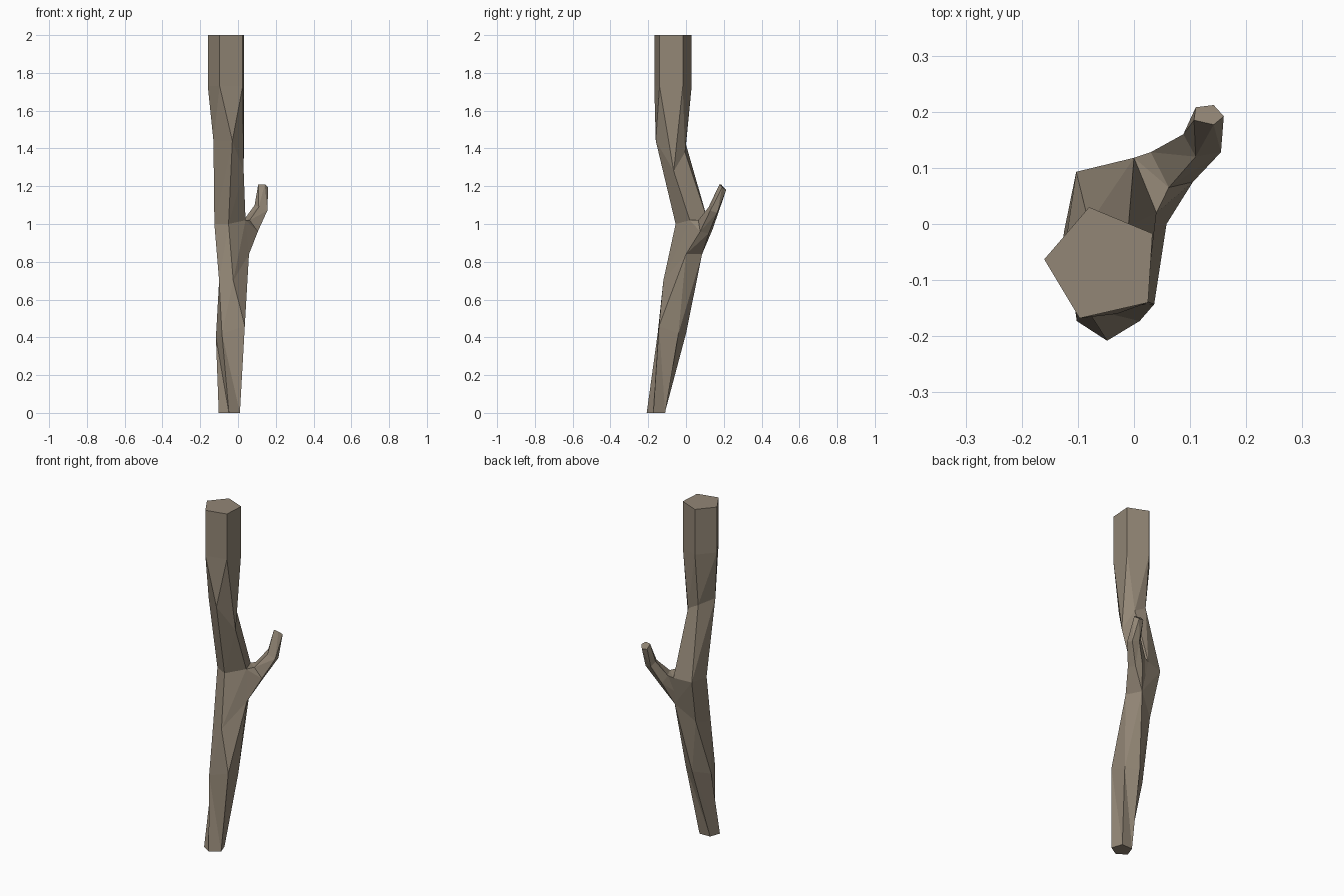
import bpy, bmesh

if "Cube" in bpy.data.objects:
    bpy.data.objects.remove(bpy.data.objects["Cube"])

bark = bpy.data.materials.new("bark")
bark.diffuse_color = (0.29, 0.24, 0.18, 1)
bark.use_nodes = True
bark.node_tree.nodes["Principled BSDF"].inputs["Base Color"].default_value = bark.diffuse_color


def loft(name, rings, skip=None, cap_start=True):
    """Join five-sided rings with twisted triangle pairs; skip leaves one quad open."""
    bm = bmesh.new()
    loops = [[bm.verts.new(p) for p in ring] for ring in rings]
    for k, (lo, hi) in enumerate(zip(loops, loops[1:])):
        for i in range(5):
            j = (i + 1) % 5
            if (k, i) == skip:
                continue
            bm.faces.new((lo[i], lo[j], hi[j]))
            bm.faces.new((lo[i], hi[j], hi[i]))
    if cap_start:
        bm.faces.new(loops[0][::-1])
    bm.faces.new(loops[-1])
    # merge the triangle pairs that lie flat
    bmesh.ops.dissolve_limit(bm, angle_limit=0.01, verts=bm.verts, edges=bm.edges)
    mesh = bpy.data.meshes.new(name)
    bm.to_mesh(mesh)
    bm.free()
    mesh.materials.append(bark)
    obj = bpy.data.objects.new(name, mesh)
    bpy.context.collection.objects.link(obj)
    return obj


def level(points, z):
    return [(x, y, z) for x, y in points]


# Main stem: crooked rings from the foot to the straight top section
foot = level([(.01, -.173), (-.012, -.11), (-.08, -.112), (-.102, -.173), (-.048, -.208)], 0)
lower = [(-.085, -.15, .42), (.036, -.143, .46), (.03, -.04, .42), (-.04, 0, .42), (-.117, -.07, .40)]
middle = [(-.1, -.09, .70), (-.025, -.12, .70), (.058, 0, .84), (.015, .085, .84), (-.085, .03, .74)]
fork = [(-.125, -.015, 1.0), (-.05, -.055, 1.0), (.04, .02, 1.02), (0, .118, 1.01), (-.103, .093, 1.0)]
upper = [(-.13, -.09, 1.44), (-.03, -.16, 1.44), (.03, -.065, 1.28), (-.01, -.005, 1.38), (-.08, 0, 1.42)]
crown = [(-.16, -.063), (-.097, -.168), (.025, -.14), (.033, -.017), (-.08, .03)]
loft("main_stem", [foot, lower, middle, fork, upper, level(crown, 1.73), level(crown, 2)], skip=(2, 2))

# Side twig: grows out of the opening left in the stem
edge_mid = tuple((a + b) / 2 for a, b in zip(middle[3], fork[3]))
root = [fork[2], middle[2], middle[3], edge_mid, fork[3]]
neck = [(.062, .065, 1.02), (.105, .075, .96), (.09, .12, .95), (.06, .14, .97), (.03, .128, 1.02)]
bend = [(.11, .12, 1.09), (.155, .128, 1.07), (.15, .165, 1.06), (.11, .175, 1.07), (.088, .16, 1.1)]
tip = [(.107, .185, 1.21), (.142, .177, 1.21), (.16, .192, 1.195), (.142, .212, 1.18), (.11, .208, 1.185)]
loft("side_twig", [root, neck, bend, tip], cap_start=False)
